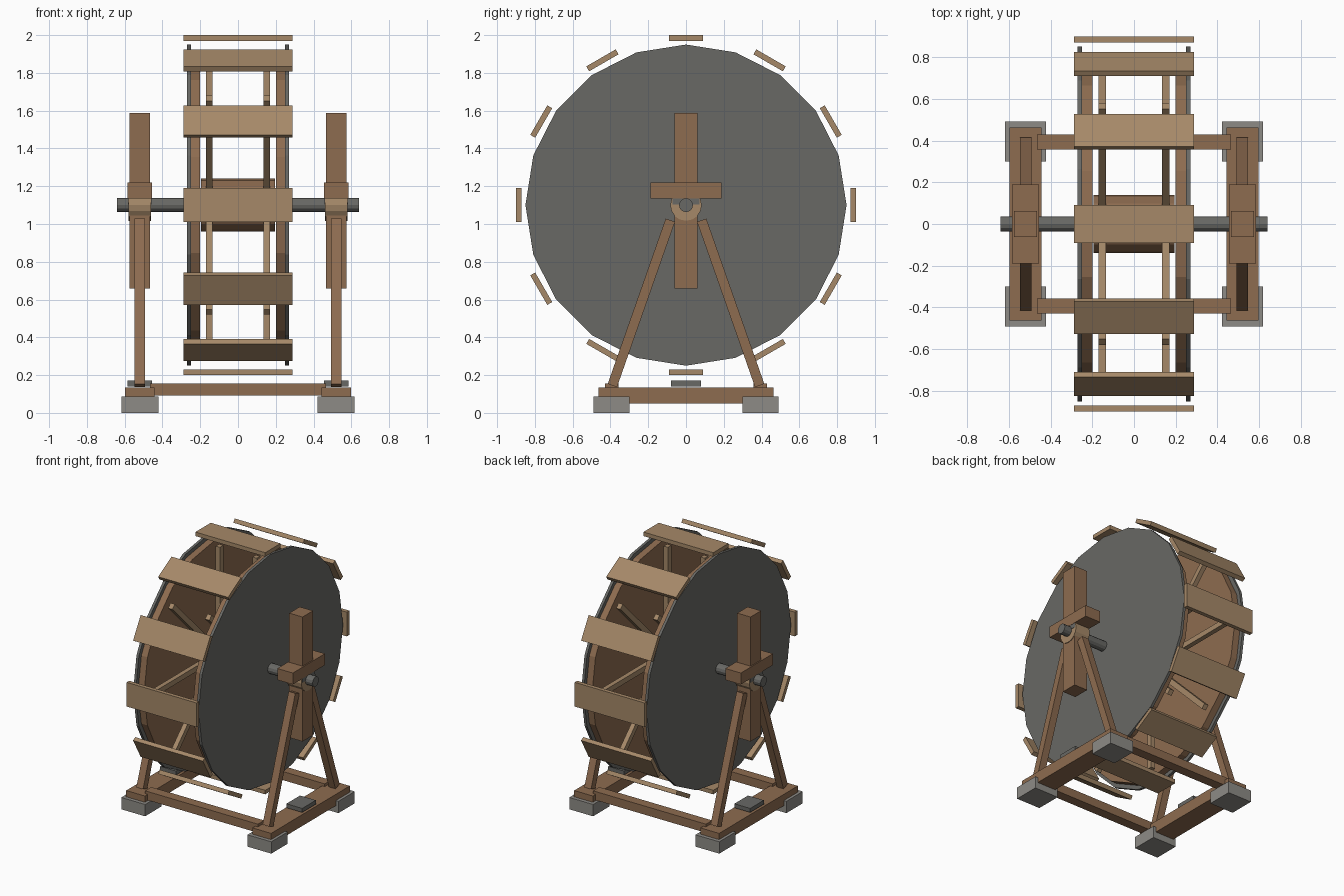
import bpy, bmesh
from math import radians, pi, atan2, hypot
from mathutils import Matrix

if "Cube" in bpy.data.objects:
    bpy.data.objects.remove(bpy.data.objects["Cube"])


def material(name, rgb):
    m = bpy.data.materials.new(name)
    m.diffuse_color = (*rgb, 1)
    m.use_nodes = True
    m.node_tree.nodes["Principled BSDF"].inputs["Base Color"].default_value = m.diffuse_color
    return m


TIMBER = material("timber", (0.27, 0.15, 0.08))
PLANK = material("pale_plank", (0.38, 0.25, 0.14))
IRON = material("iron", (0.14, 0.14, 0.13))
STONE = material("stone", (0.27, 0.26, 0.24))
AXIS_Z = 1.1
SIDE_X = 0.52


def finish(name, bm, mat):
    me = bpy.data.meshes.new(name)
    bmesh.ops.recalc_face_normals(bm, faces=bm.faces)
    bm.to_mesh(me)
    bm.free()
    me.materials.append(mat)
    ob = bpy.data.objects.new(name, me)
    bpy.context.collection.objects.link(ob)
    return ob


def box(name, centre, size, mat, tilt=0.0):
    """Box turned about the x axis by tilt."""
    bm = bmesh.new()
    bmesh.ops.create_cube(bm, size=1, matrix=Matrix.Diagonal((*size, 1)))
    ob = finish(name, bm, mat)
    ob.location = centre
    ob.rotation_euler.x = tilt
    return ob


def wheel_box(name, x, radius, size, mat, angle):
    """Box placed at a radius around the wheel axis; its z points outward."""
    offset = Matrix.Rotation(angle, 3, 'X') @ Matrix.Translation((0, 0, radius)).translation
    return box(name, (x, offset.y, AXIS_Z + offset.z), size, mat, angle)


def drum(name, x, radius, width, sides, mat):
    """Closed cylinder along the wheel axis."""
    bm = bmesh.new()
    bmesh.ops.create_cone(bm, cap_ends=True, segments=sides, radius1=radius,
                          radius2=radius, depth=width,
                          matrix=Matrix.Rotation(pi / 2, 4, 'Y'))
    ob = finish(name, bm, mat)
    ob.location = (x, 0, AXIS_Z)
    return ob


def ring(name, x, r_out, r_in, width, sides, mat):
    """Hollow collar along the wheel axis."""
    bm = bmesh.new()
    prof = [(-width / 2, r_in), (width / 2, r_in), (width / 2, r_out), (-width / 2, r_out)]
    loops = []
    for i in range(sides):
        rot = Matrix.Rotation(2 * pi * i / sides, 3, 'X')
        loops.append([bm.verts.new(rot @ Matrix.Translation((px, 0, r)).translation)
                      for px, r in prof])
    for i in range(sides):
        a, b = loops[i], loops[(i + 1) % sides]
        for j in range(4):
            k = (j + 1) % 4
            bm.faces.new((a[j], a[k], b[k], b[j]))
    ob = finish(name, bm, mat)
    ob.location = (x, 0, AXIS_Z)
    return ob


# Axle and central hub
drum("axle", 0, 0.037, 1.28, 12, IRON)
drum("hub", 0, 0.14, 0.39, 16, TIMBER)

# Paddle boards around the rim
for i in range(12):
    wheel_box("paddle", 0, 0.885, (0.575, 0.18, 0.03), PLANK, radians(30 * i))

for s, side in ((-1, "left"), (1, "right")):
    # Wheel side: timber wall with an iron facing outside
    drum(side + "_wheel_wall", s * 0.225, 0.82, 0.05, 20, TIMBER)
    drum(side + "_wheel_facing", s * 0.26, 0.85, 0.02, 20, IRON)

    # Spokes
    for i in range(8):
        wheel_box(side + "_spoke", s * 0.152, 0.40, (0.035, 0.04, 0.80), PLANK, radians(45 * i))

    # Upright post, bearing, cap beam
    x = s * SIDE_X
    box(side + "_post", (x, 0, 1.123), (0.11, 0.123, 0.927), TIMBER)
    ring(side + "_bearing", x, 0.083, 0.036, 0.12, 16, PLANK)
    box(side + "_bearing_shim", (x, 0, 1.12), (0.124, 0.145, 0.033), IRON)
    box(side + "_cap_beam", (x, 0, 1.178), (0.128, 0.378, 0.085), TIMBER)

    # Sill beam with its iron plate
    box(side + "_sill", (x, 0, 0.092), (0.154, 0.926, 0.085), TIMBER)
    box(side + "_sill_plate", (x, 0, 0.156), (0.13, 0.16, 0.03), IRON)

    # Slanted legs, foot pads and stone footings
    for t, end in ((-1, "front"), (1, "back")):
        y0, z0, y1, z1 = 0.39, 0.145, 0.083, 1.02
        box(f"{side}_{end}_leg", (x, t * (y0 + y1) / 2, (z0 + z1) / 2),
            (0.055, 0.052, hypot(y0 - y1, z1 - z0)), TIMBER,
            t * atan2(y0 - y1, z1 - z0))
        box(f"{side}_{end}_footing", (x, t * 0.395, 0.044), (0.196, 0.192, 0.088), STONE)

# Cross beams joining the two sills
for t, end in ((-1, "front"), (1, "back")):
    box(end + "_cross_beam", (0, t * 0.393, 0.123), (0.93, 0.073, 0.064), TIMBER)
